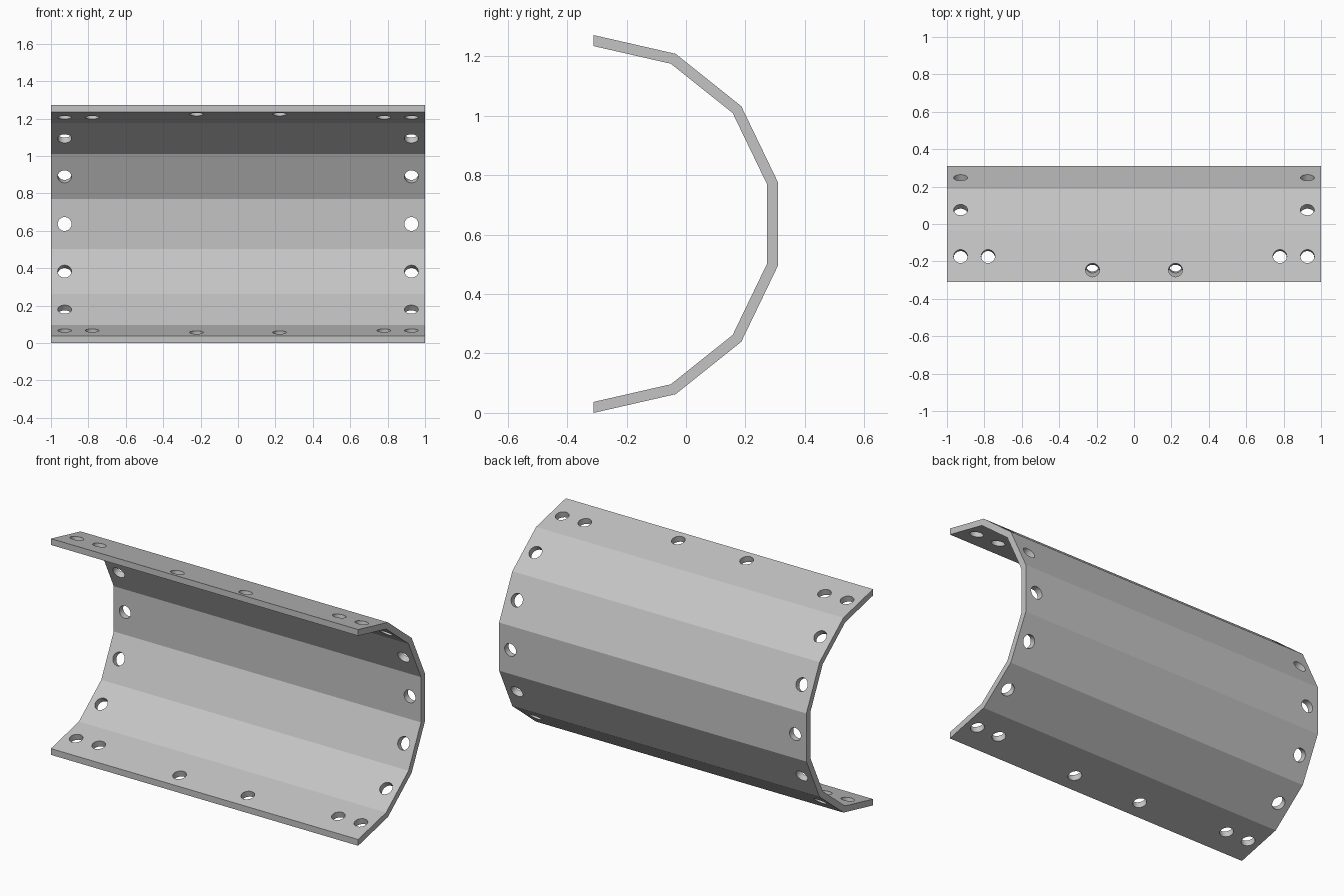
import bpy, bmesh
from math import pi, sin, cos, radians
from mathutils import Matrix, Vector

cube = bpy.data.objects.get("Cube")
if cube:
    bpy.data.objects.remove(cube, do_unlink=True)

SIDES = 7                 # flat panels around the half round
STEP = pi / SIDES
R_OUT, R_IN = 0.636, 0.599
CENTRE = Vector((0, -0.311, R_OUT))
HOLE_R = 0.037


def make_object(name, bm):
    bmesh.ops.recalc_face_normals(bm, faces=bm.faces)
    mesh = bpy.data.meshes.new(name)
    bm.to_mesh(mesh)
    bm.free()
    obj = bpy.data.objects.new(name, mesh)
    bpy.context.collection.objects.link(obj)
    return obj


def around(radius, angle):
    return CENTRE + radius * Vector((0, cos(angle), sin(angle)))


# Half-round faceted shell, extruded along x
bm = bmesh.new()
angles = [-pi / 2 + i * STEP for i in range(SIDES + 1)]
ring = [around(R_OUT, a) for a in angles] + [around(R_IN, a) for a in reversed(angles)]
end = bm.faces.new([bm.verts.new(p + Vector((-1, 0, 0))) for p in ring])
extruded = bmesh.ops.extrude_face_region(bm, geom=[end], use_keep_orig=True)
bmesh.ops.translate(bm, vec=(2, 0, 0),
                    verts=[v for v in extruded["geom"] if isinstance(v, bmesh.types.BMVert)])
shell = make_object("faceted_half_shell", bm)

# Bolt hole cutters, square to their panels
bm = bmesh.new()


def drill(x, panel, shift=0.0):
    """Shift slides the hole along the panel, towards the next panel up."""
    a = panel * STEP
    pos = around((R_OUT + R_IN) / 2 * cos(STEP / 2), a)
    pos += shift * Vector((0, -sin(a), cos(a)))
    pos.x = x
    turn = Matrix.Rotation(a - pi / 2, 4, "X")
    bmesh.ops.create_cone(bm, cap_ends=True, segments=32, radius1=HOLE_R, radius2=HOLE_R,
                          depth=0.12, matrix=Matrix.Translation(pos) @ turn)


for side in (-1, 1):
    for panel in range(-3, 4):
        drill(side * 0.927, panel)
    for panel, slide in ((3, 0.075), (-3, -0.046)):
        drill(side * 0.78, panel)
        drill(side * 0.222, panel, slide)
cutter = make_object("hole_cutters", bm)
cutter.hide_render = True

# Cut the holes
mod = shell.modifiers.new("bolt_holes", "BOOLEAN")
mod.operation = "DIFFERENCE"
mod.solver = "EXACT"
mod.object = cutter
bpy.ops.object.select_all(action="DESELECT")
bpy.context.view_layer.objects.active = shell
shell.select_set(True)
bpy.ops.object.modifier_apply(modifier=mod.name)
bpy.data.objects.remove(cutter, do_unlink=True)

# Plain grey finish
grey = bpy.data.materials.new("light_grey")
grey.use_nodes = True
colour = (0.55, 0.55, 0.55, 1)
grey.diffuse_color = colour
grey.node_tree.nodes["Principled BSDF"].inputs["Base Color"].default_value = colour
shell.data.materials.clear()
shell.data.materials.append(grey)

# Smooth hole walls, crisp panel edges
bpy.ops.object.shade_smooth_by_angle(angle=radians(20))
